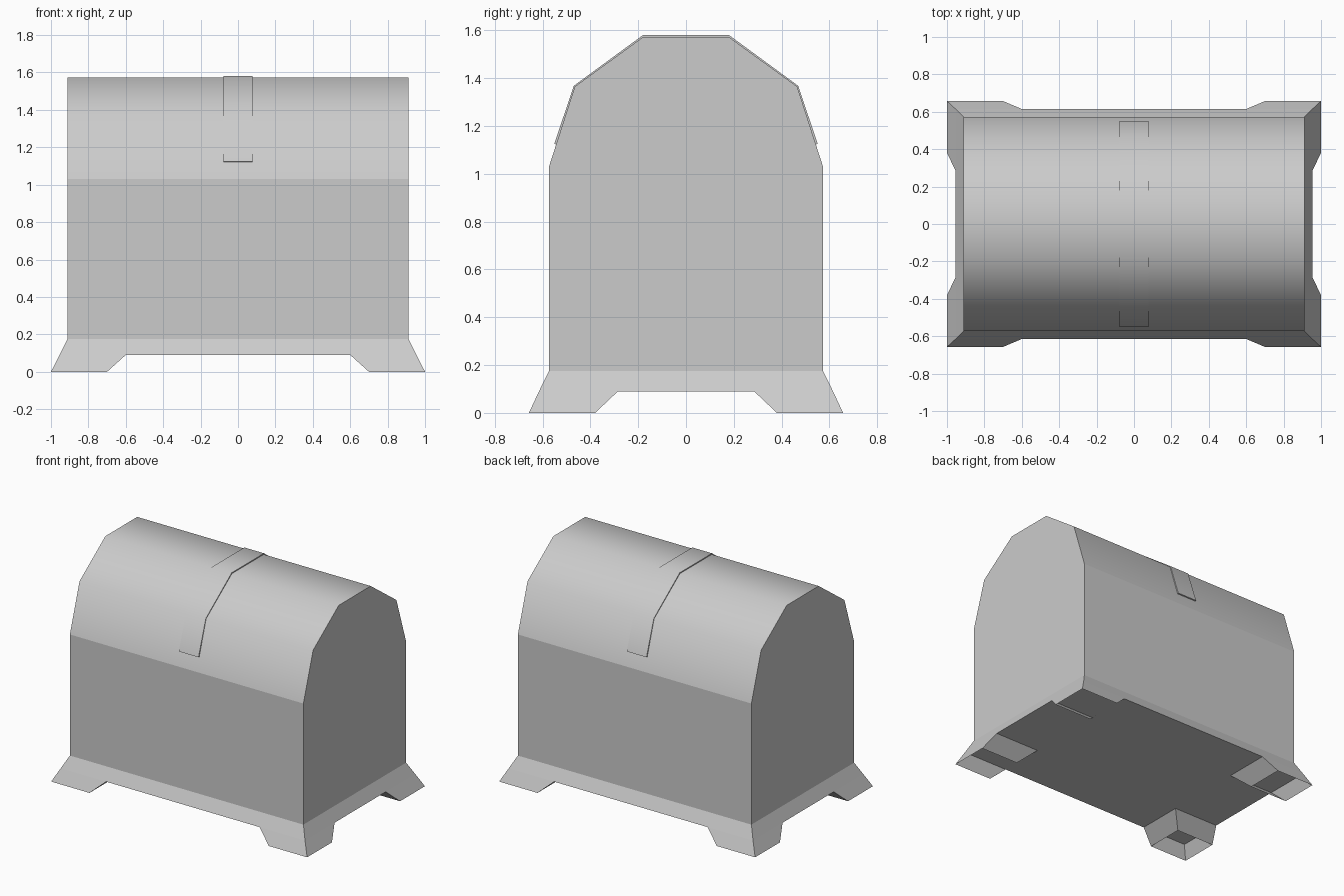
import bpy, bmesh, math

if "Cube" in bpy.data.objects:
    bpy.data.objects.remove(bpy.data.objects["Cube"])

grey = bpy.data.materials.new("plain grey")
grey.diffuse_color = (0.6, 0.6, 0.6, 1)
grey.use_nodes = True
grey.node_tree.nodes["Principled BSDF"].inputs["Base Color"].default_value = grey.diffuse_color


def finish(bm, name, smooth=False):
    me = bpy.data.meshes.new(name)
    bm.to_mesh(me)
    bm.free()
    me.materials.append(grey)
    ob = bpy.data.objects.new(name, me)
    bpy.context.collection.objects.link(ob)
    if smooth:
        bpy.ops.object.select_all(action='DESELECT')
        ob.select_set(True)
        bpy.context.view_layer.objects.active = ob
        bpy.ops.object.shade_smooth_by_angle(angle=math.radians(45))
    return ob


def loft(name, rings, smooth=False, open_start=False):
    """Skin a stack of closed rings and cap both ends."""
    bm = bmesh.new()
    loops = [[bm.verts.new(p) for p in r] for r in rings]
    n = len(rings[0])
    for a, b in zip(loops, loops[1:]):
        for i in range(n):
            j = (i + 1) % n
            bm.faces.new((a[i], a[j], b[j], b[i]))
    start = bm.faces.new(loops[0])
    bm.faces.new(loops[-1])
    bmesh.ops.recalc_face_normals(bm, faces=bm.faces[:])
    if open_start:
        bmesh.ops.delete(bm, geom=[start], context='FACES_ONLY')
    return finish(bm, name, smooth)


def rect(x0, x1, y0, y1, z):
    return [(x0, y0, z), (x1, y0, z), (x1, y1, z), (x0, y1, z)]


# chest body with the flared skirt, floor at z = 0.09
loft("chest_body", [rect(-x, x, -y, y, z) for x, y, z in
                    ((0.954, 0.615, 0.09), (0.912, 0.573, 0.175), (0.912, 0.573, 1.03))])

# hollow feet, open underneath, one per corner
for sx, nx in ((-1, "left"), (1, "right")):
    for sy, ny in ((-1, "front"), (1, "back")):
        rings = [rect(0.70, 1.0, 0.38, 0.657, 0), rect(0.60, 0.954, 0.285, 0.615, 0.09)]
        rings = [[(sx * x, sy * y, z) for x, y, z in r] for r in rings]
        loft(f"{ny}_{nx}_foot", rings, open_start=True)


def arch(half):
    """Full left-to-right outline from the points of one half."""
    return [(-y, z) for y, z in half] + [(y, z) for y, z in reversed(half)]


def extrude_x(name, outline, hx):
    loft(name, [[(x, y, z) for y, z in outline] for x in (-hx, hx)], smooth=True)


# arched lid
extrude_x("lid", arch([(0.573, 1.03), (0.465, 1.365), (0.178, 1.573)]), 0.912)

# thin strap wrapped over the lid
outer = arch([(0.551, 1.125), (0.469, 1.368), (0.18, 1.58)])
inner = arch([(0.535, 1.12), (0.455, 1.36), (0.175, 1.565)])
extrude_x("lid_strap", outer + inner[::-1], 0.077)
